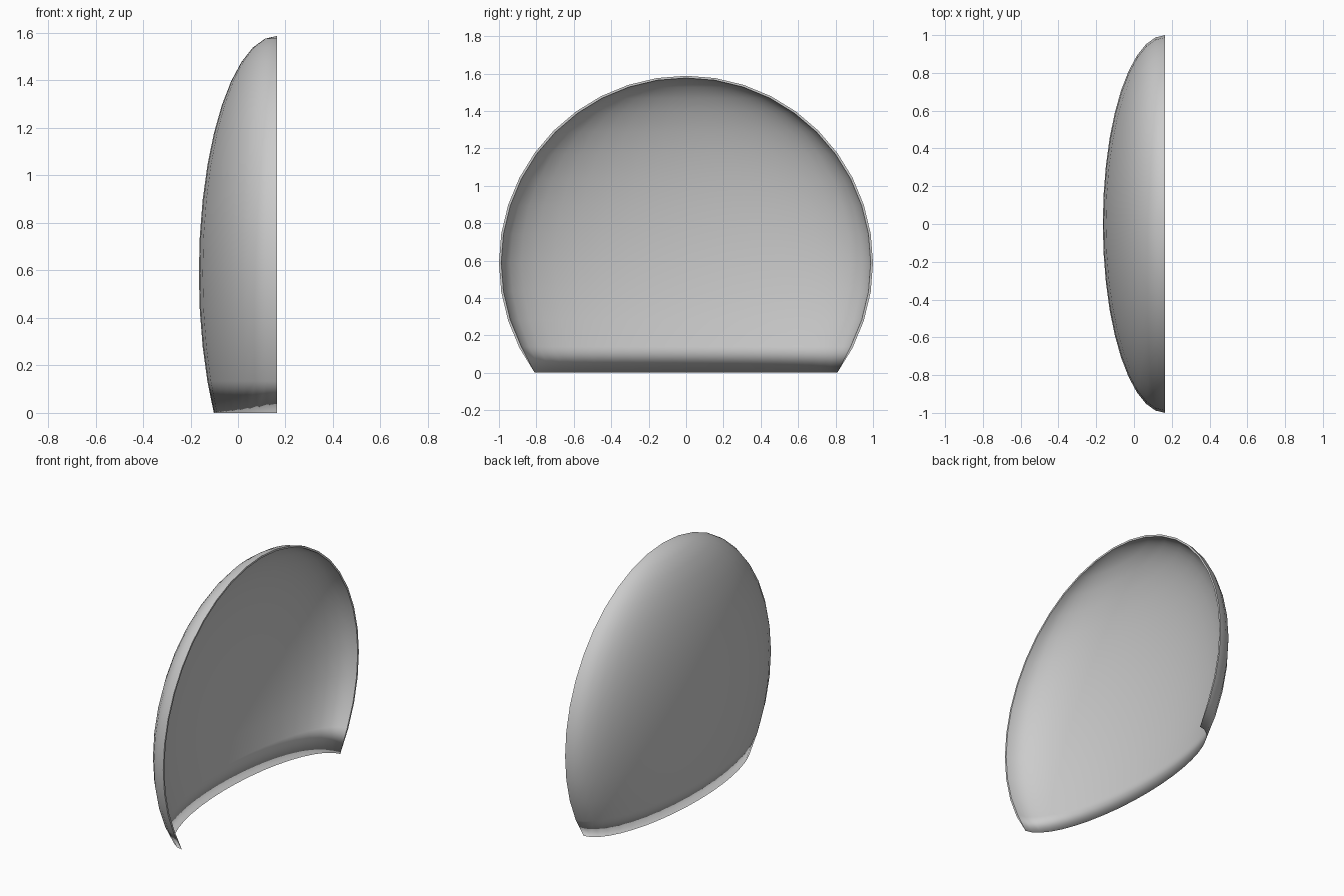
import bpy, bmesh, math

if "Cube" in bpy.data.objects:
    bpy.data.objects.remove(bpy.data.objects["Cube"])

RX, R, CZ = 0.33, 1.0, 0.588      # squash depth, radius, centre height
THICK = 0.012
COLS = 20

bm = bmesh.new()


def layer(inset):
    """Grid of vertices on half of a squashed sphere, from -36 degrees to the top."""
    rows = []
    for i in range(15):
        lat = math.radians(-36 + 9 * i)
        t = 0 if i == 0 else inset          # both skins meet along the bottom edge
        row = []
        for j in range(COLS + 1):
            az = math.pi / 2 + math.pi * j / COLS
            row.append(bm.verts.new((0.165 + (RX - t) * math.cos(lat) * math.cos(az),
                                     (R - t) * math.cos(lat) * math.sin(az),
                                     CZ + (R - t) * math.sin(lat))))
        rows.append(row)
    for a, b in zip(rows, rows[1:]):
        for j in range(COLS):
            bm.faces.new((a[j], a[j + 1], b[j + 1], b[j]))
    return rows


# outer and inner skins
outer = layer(0)
inner = layer(THICK)

# thin flat rim joining the skins
for j in (0, COLS):
    for i in range(14):
        bm.faces.new((outer[i][j], outer[i + 1][j], inner[i + 1][j], inner[i][j]))
bmesh.ops.remove_doubles(bm, verts=bm.verts, dist=1e-4)
bmesh.ops.recalc_face_normals(bm, faces=bm.faces)

# smooth skins, crisp rim
for f in bm.faces:
    f.smooth = True
for e in bm.edges:
    if all(abs(v.co.x - 0.165) < 1e-4 for v in e.verts):
        e.smooth = False

mesh = bpy.data.meshes.new("curved_shell")
bm.to_mesh(mesh)
bm.free()
shell = bpy.data.objects.new("curved_shell", mesh)
bpy.context.collection.objects.link(shell)
